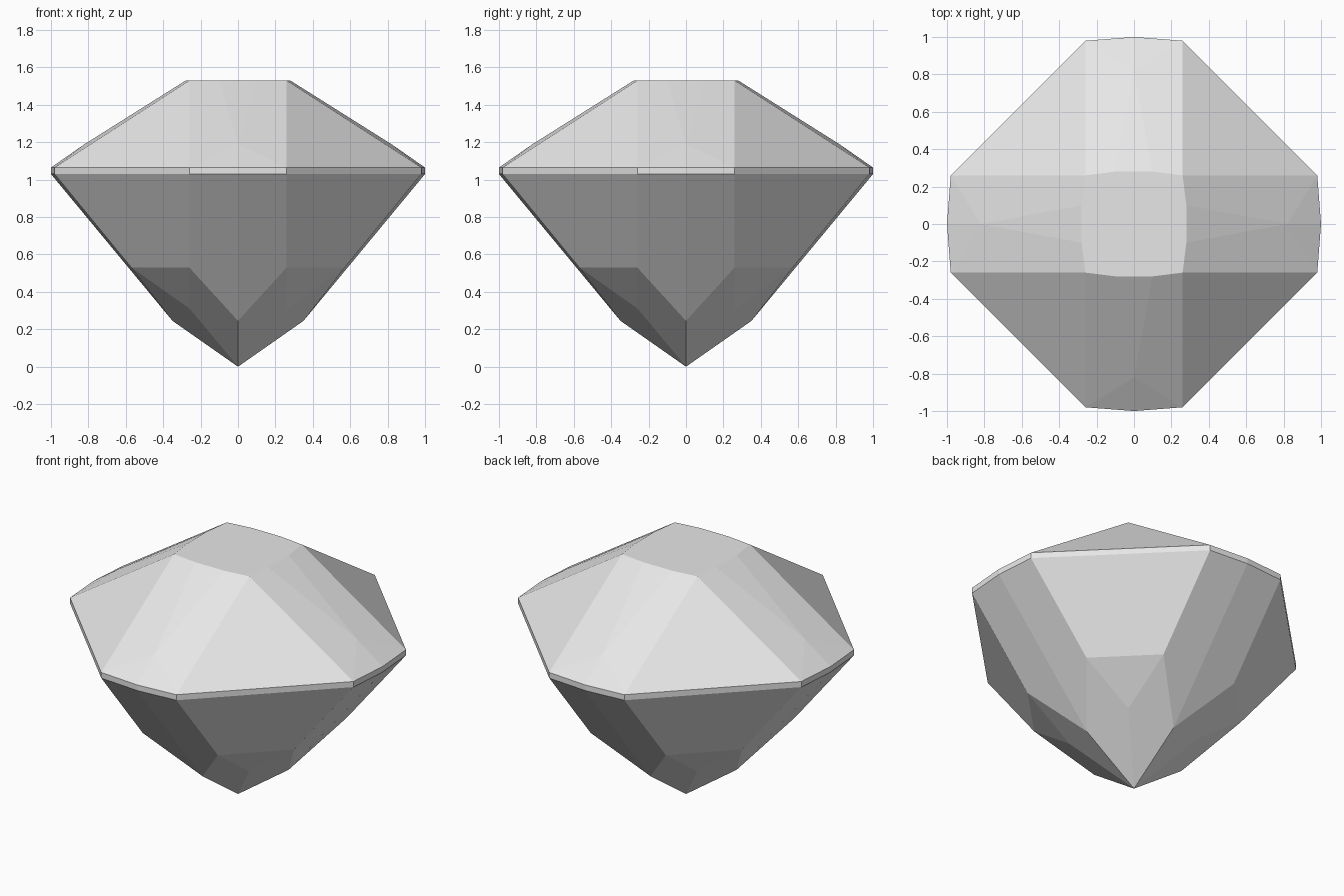
import bpy
import bmesh
import math

cube = bpy.data.objects.get("Cube")
if cube:
    bpy.data.objects.remove(cube, do_unlink=True)


def fourfold(x, y, z):
    """All mirrored and quarter-turned copies of a facet corner."""
    return {(sx * a, sy * b, z)
            for a, b in ((x, y), (y, x))
            for sx in (1, -1) for sy in (1, -1)}


# Facet corners, ring by ring from the culet up
girdle_low, girdle_high, table = 1.03, 1.065, 1.53
rings = [
    (0, 0, 0),                  # culet
    (0, 0.35, 0.245),           # lower pavilion, sides
    (0.26, 0.26, 0.312),        # lower pavilion, corners
    (0.26, 0.57, 0.53),         # upper pavilion
    (0.26, 0.98, girdle_low),
    (0, 1, girdle_low),
    (0.26, 0.98, girdle_high),
    (0, 1, girdle_high),
    (0, 0.82, 1.19),            # crown star points
    (0.26, 0.26, table),
    (0.1, 0.28, table),
]
corners = set()
for ring in rings:
    corners |= fourfold(*ring)

# Wrap the corners into a faceted solid and merge coplanar triangles
bm = bmesh.new()
for co in sorted(corners):
    bm.verts.new(co)
bmesh.ops.convex_hull(bm, input=bm.verts[:])
bmesh.ops.dissolve_limit(bm, angle_limit=math.radians(1),
                         verts=bm.verts[:], edges=bm.edges[:])
bmesh.ops.recalc_face_normals(bm, faces=bm.faces[:])

mesh = bpy.data.meshes.new("cut_gem")
bm.to_mesh(mesh)
bm.free()
gem = bpy.data.objects.new("cut_gem", mesh)
bpy.context.collection.objects.link(gem)

# Plain pale grey
grey = (0.8, 0.8, 0.8, 1)
mat = bpy.data.materials.new("pale_grey")
mat.use_nodes = True
mat.diffuse_color = grey
for node in mat.node_tree.nodes:
    if node.type == "BSDF_PRINCIPLED":
        node.inputs["Base Color"].default_value = grey
mesh.materials.append(mat)
